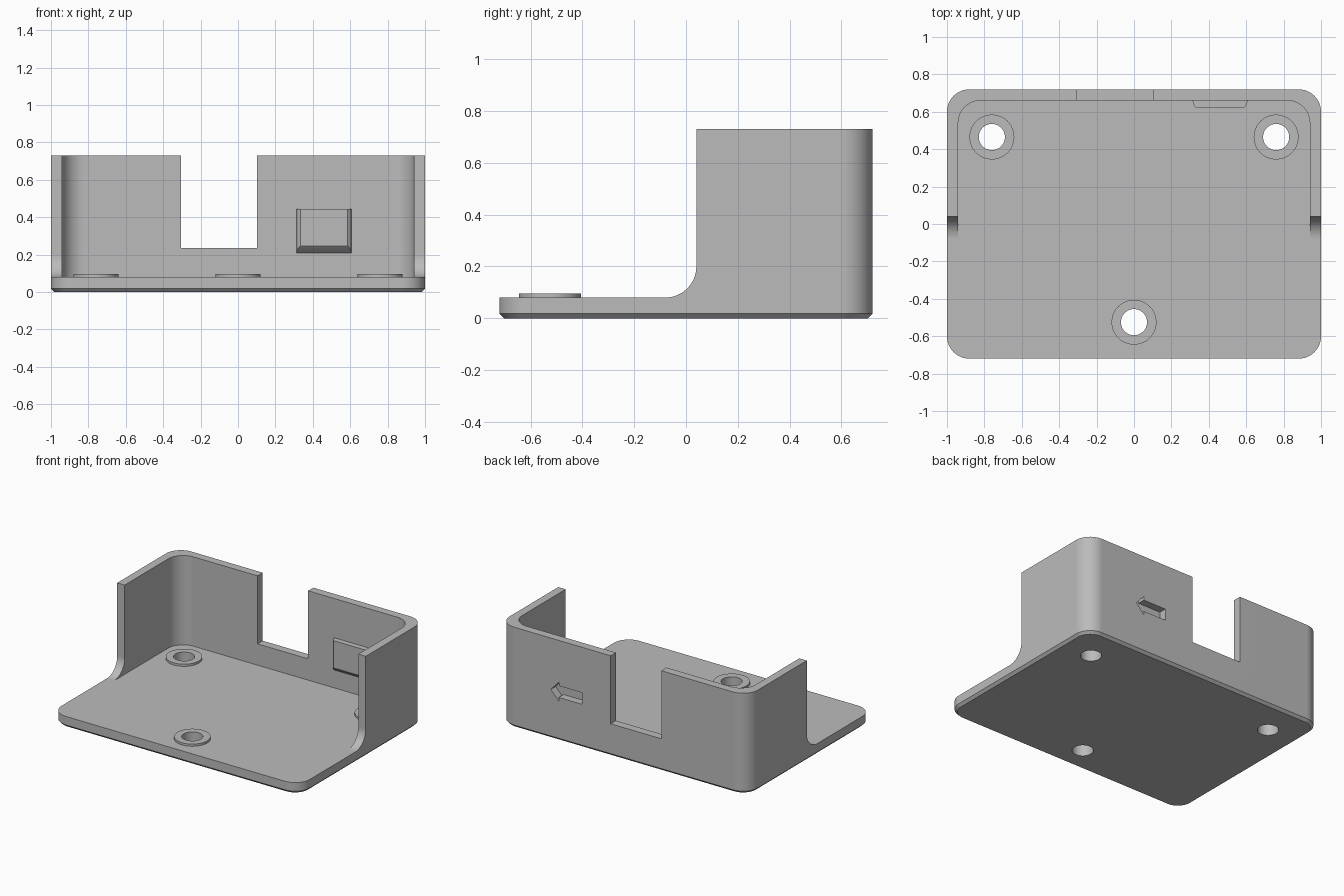
import bpy, bmesh
from math import sin, cos, pi, radians
from mathutils import Vector

if "Cube" in bpy.data.objects:
    bpy.data.objects.remove(bpy.data.objects["Cube"], do_unlink=True)

grey = bpy.data.materials.new("plain grey")
grey.use_nodes = True
colour = (0.5, 0.5, 0.5, 1)
grey.diffuse_color = colour
grey.node_tree.nodes["Principled BSDF"].inputs["Base Color"].default_value = colour


def arc(cx, cy, r, start, end, steps=14):
    """Points along an arc, angles in degrees."""
    angles = [radians(start + (end - start) * i / steps) for i in range(steps + 1)]
    return [(cx + r * cos(a), cy + r * sin(a)) for a in angles]


def rounded(x0, x1, y0, y1, r):
    return (arc(x1 - r, y1 - r, r, 0, 90) + arc(x0 + r, y1 - r, r, 90, 180)
            + arc(x0 + r, y0 + r, r, 180, 270) + arc(x1 - r, y0 + r, r, 270, 360))


def loft(name, *loops):
    """Closed solid through matching loops of 3D points."""
    bm = bmesh.new()
    rings = [[bm.verts.new(p) for p in loop] for loop in loops]
    n = len(rings[0])
    for a, b in zip(rings, rings[1:]):
        for i in range(n):
            j = (i + 1) % n
            bm.faces.new((a[i], a[j], b[j], b[i]))
    bm.faces.new(rings[0][::-1])
    bm.faces.new(rings[-1])
    bmesh.ops.recalc_face_normals(bm, faces=bm.faces)
    mesh = bpy.data.meshes.new(name)
    bm.to_mesh(mesh)
    bm.free()
    mesh.materials.append(grey)
    obj = bpy.data.objects.new(name, mesh)
    bpy.context.collection.objects.link(obj)
    return obj


def prism(name, points, low, high, axis="z"):
    """Extrude a 2D outline along an axis."""
    place = {"z": lambda p, h: (p[0], p[1], h),
             "y": lambda p, h: (p[0], h, p[1]),
             "x": lambda p, h: (h, p[0], p[1])}[axis]
    return loft(name, [place(p, low) for p in points], [place(p, high) for p in points])


def combine(target, tool, operation):
    mod = target.modifiers.new("join", "BOOLEAN")
    mod.operation, mod.object, mod.solver = operation, tool, "EXACT"
    bpy.ops.object.select_all(action="DESELECT")
    bpy.context.view_layer.objects.active = target
    target.select_set(True)
    bpy.ops.object.modifier_apply(modifier=mod.name)
    bpy.data.objects.remove(tool, do_unlink=True)


W, D, H, FLOOR, WALL = 1.0, 0.72, 0.73, 0.08, 0.06

# Outer block with a chamfered underside
outline = rounded(-W, W, -D, D, 0.12)
foot = rounded(-W + 0.018, W - 0.018, -D + 0.018, D - 0.018, 0.102)
tray = loft("bracket_tray", [(x, y, 0) for x, y in foot],
            [(x, y, 0.018) for x, y in outline], [(x, y, H) for x, y in outline])

# Hollow inside, open towards the front
combine(tray, prism("cavity", rounded(-W + WALL, W - WALL, -1.2, D - WALL, 0.12),
                    FLOOR, 1), "DIFFERENCE")

# Side walls end in a curved fillet that runs into the base plate
side = [(-1.5, FLOOR)] + arc(-0.08, 0.20, 0.12, -90, 0) + [(0.04, 1.2), (-1.5, 1.2)]
combine(tray, prism("front_cut", side, -1.5, 1.5, "x"), "DIFFERENCE")

# Cable notch in the back wall
notch = [(-0.305, 0.235), (0.102, 0.235), (0.102, 1.2), (-0.305, 1.2)]
combine(tray, prism("notch", notch, 0.4, 1, "y"), "DIFFERENCE")


# Tapered pad on the inside of the back wall
def pad_ring(x0, x1, z0, z1, y):
    return [(x0, y, z0), (x1, y, z0), (x1, y, z1), (x0, y, z1)]


pad = loft("pad", pad_ring(0.318, 0.602, 0.21, 0.445, 0.69),
           pad_ring(0.312, 0.608, 0.21, 0.445, 0.66),
           pad_ring(0.322, 0.598, 0.235, 0.445, 0.63),
           pad_ring(0.334, 0.586, 0.247, 0.445, 0.62))
combine(tray, pad, "UNION")

# Arrow recess in the outside of the back wall
z = 0.357
half = [(0.335, 0.042), (0.52, 0.042), (0.52, 0.068)]
arrow = [(x, z + h) for x, h in half] + [(0.583, z)] + [(x, z - h) for x, h in half[::-1]]
combine(tray, prism("arrow_recess", arrow, D - 0.055, 1, "y"), "DIFFERENCE")

# Three raised screw seats with through holes
for x, y in ((-0.76, 0.465), (0.76, 0.465), (0, -0.525)):
    combine(tray, prism("screw_seat", arc(x, y, 0.12, 0, 360, 48)[:-1], 0.04, 0.096), "UNION")
    combine(tray, prism("screw_hole", arc(x, y, 0.07, 0, 360, 40)[:-1], -0.2, 0.3), "DIFFERENCE")

# Smooth curves, crisp edges
tray.select_set(True)
bpy.context.view_layer.objects.active = tray
bpy.ops.object.shade_smooth_by_angle(angle=radians(25))
weighted = tray.modifiers.new("even shading", "WEIGHTED_NORMAL")
weighted.keep_sharp = True
